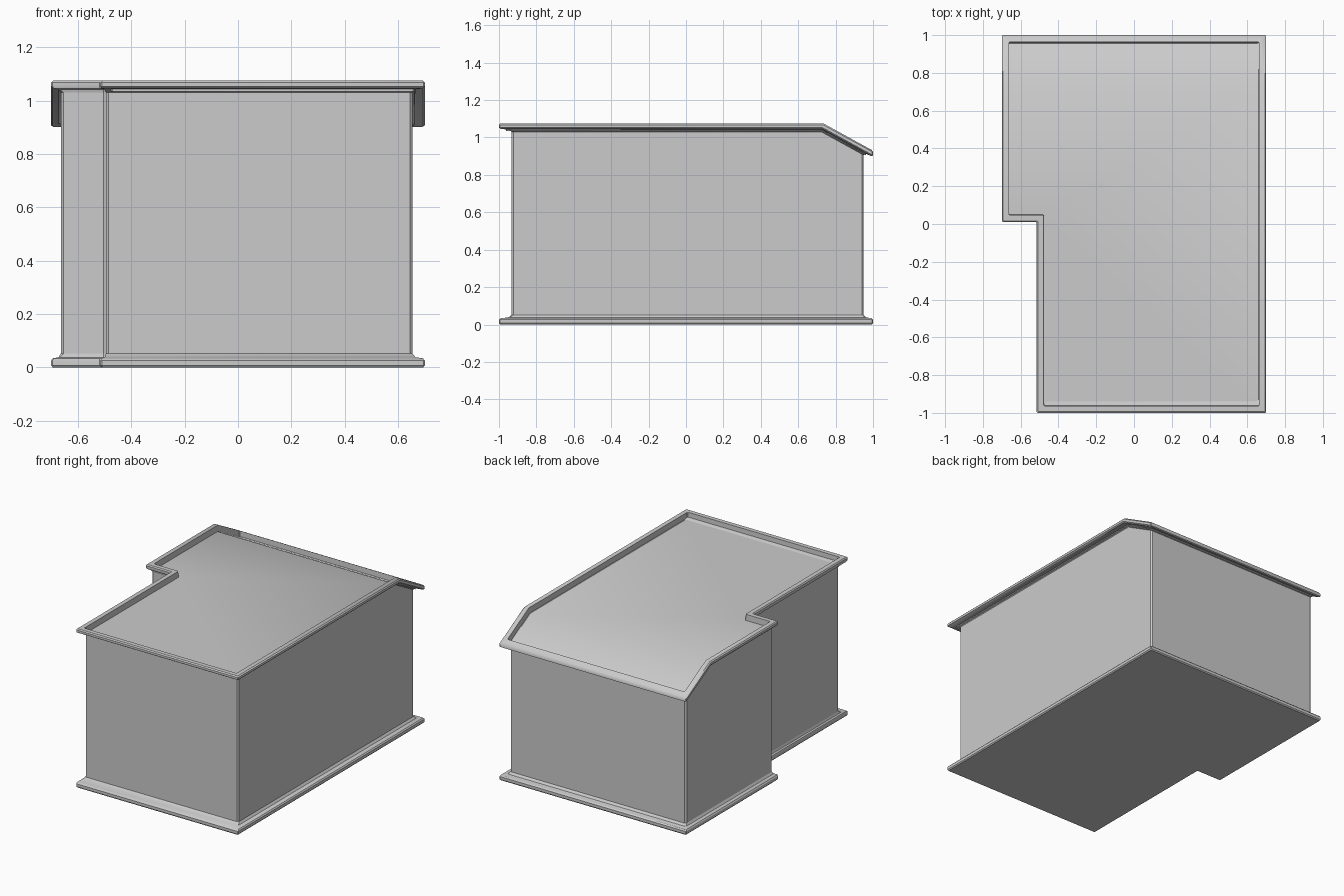
import bpy
from mathutils import Vector

if "Cube" in bpy.data.objects:
    bpy.data.objects.remove(bpy.data.objects["Cube"])

CREASE, SLOPE = 0.735, 0.55
# wall insets: front, right, back, left, notch front, notch side
WALL = (0.068, 0.046, 0.05, 0.036, 0.014, 0.02)


def even(d):
    return (d,) * 6


def blend(t):
    return tuple(w * t for w in WALL)


def ring(inset, z, folded=False, cut=0.005):
    """L-shaped outline with clipped corners; folded rings dip at the back."""
    f, r, b, l, nf, ns = inset
    xl, xr, xn = -0.70 + l, 0.70 - r, -0.515 + ns
    y0, y1, yn = -1 + f, 1 - b, 0.01 + nf
    yc = CREASE - 0.25 * (1.075 - z) if folded else CREASE
    pts = [(xn, y0), (xr, y0), (xr, yc), (xr, y1),
           (xl, y1), (xl, yc), (xl, yn), (xn, yn)]
    out = []
    for i, p in enumerate(pts):
        p = Vector(p)
        if i in (2, 5):
            corner = [p]
        else:
            corner = [p + (Vector(pts[j % 8]) - p).normalized() * cut
                      for j in (i - 1, i + 1)]
        for q in corner:
            dip = SLOPE * max(0, q.y - yc) if folded else 0
            out.append((q.x, q.y, z - dip))
    return out


def loft(name, rings, bottom=False, roof=False):
    n = len(rings[0])
    verts = [p for r in rings for p in r]
    faces = []
    for k in range(len(rings) - 1):
        for i in range(n):
            j = (i + 1) % n
            faces.append((k * n + i, k * n + j, (k + 1) * n + j, (k + 1) * n + i))
    if bottom:
        faces.append(tuple(reversed(range(n))))
    if roof:
        o = (len(rings) - 1) * n
        # crease points sit at ring positions 4 and 9
        faces.append(tuple(o + i for i in range(4, 10)))
        faces.append(tuple(o + i % n for i in range(9, n + 5)))
    me = bpy.data.meshes.new(name)
    me.from_pydata(verts, [], faces)
    ob = bpy.data.objects.new(name, me)
    bpy.context.collection.objects.link(ob)
    bpy.context.view_layer.objects.active = ob
    ob.select_set(True)
    bpy.ops.object.shade_smooth_by_angle(angle=0.55)
    ob.select_set(False)


# Base moulding with underside
loft("base_moulding", [
    ring(even(0.006), 0), ring(even(0), 0.007), ring(even(0), 0.026),
    ring(blend(0.15), 0.034), ring(blend(0.75), 0.038),
    ring(WALL, 0.052, cut=0.01)], bottom=True)

# Walls, their top following the roof fold
loft("walls", [ring(WALL, 0.052, cut=0.01), ring(WALL, 1.03, True, 0.01)])

# Cornice, raised rim and recessed roof
loft("roof_and_rim", [
    ring(WALL, 1.03, True, 0.01), ring(blend(0.75), 1.042, True),
    ring(blend(0.15), 1.046, True), ring(even(0), 1.053, True),
    ring(even(0), 1.068, True), ring(even(0.007), 1.075, True),
    ring(even(0.037), 1.075, True), ring(even(0.039), 1.035, True)], roof=True)
